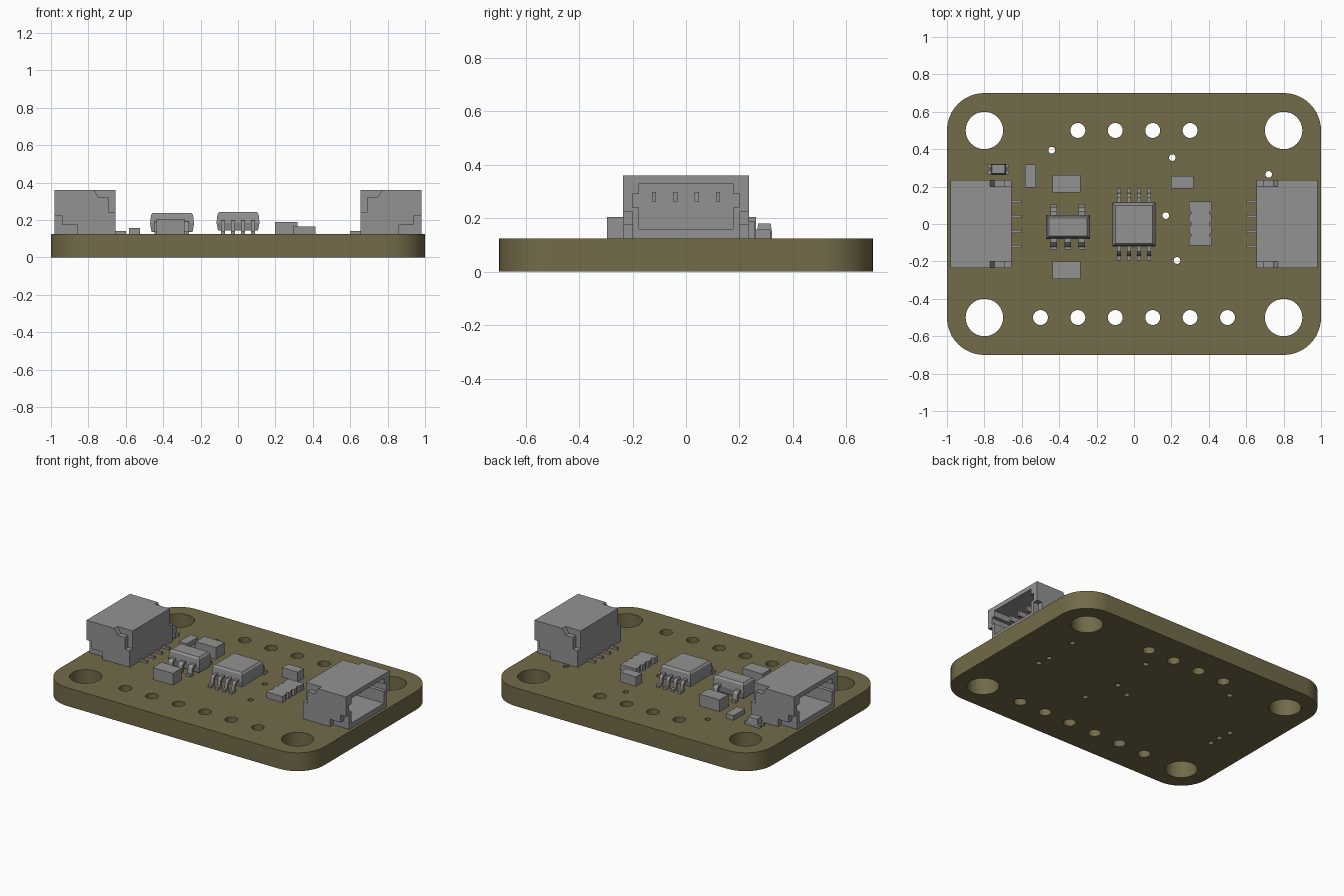
import bpy, bmesh
from math import sin, cos, pi, radians
from mathutils import Matrix

if "Cube" in bpy.data.objects:
    bpy.data.objects.remove(bpy.data.objects["Cube"])

TOP = 0.125  # upper surface of the board


def material(name, rgb):
    m = bpy.data.materials.new(name)
    m.use_nodes = True
    m.diffuse_color = (*rgb, 1)
    m.node_tree.nodes["Principled BSDF"].inputs["Base Color"].default_value = (*rgb, 1)
    return m


OLIVE = material("olive board", (0.17, 0.145, 0.066))
GREY = material("component grey", (0.29, 0.29, 0.29))


def finish(bm, name, mat=GREY):
    bmesh.ops.recalc_face_normals(bm, faces=bm.faces)
    me = bpy.data.meshes.new(name)
    bm.to_mesh(me)
    bm.free()
    me.materials.append(mat)
    ob = bpy.data.objects.new(name, me)
    bpy.context.collection.objects.link(ob)
    return ob


def box(bm, x, y, z, top_inset=0, bottom_inset=0):
    """Box between (min, max) pairs, optionally tapered at either end."""
    rings = []
    for h, i in ((z[0], bottom_inset), (z[1], top_inset)):
        rings.append([bm.verts.new(p) for p in (
            (x[0] + i, y[0] + i, h), (x[1] - i, y[0] + i, h),
            (x[1] - i, y[1] - i, h), (x[0] + i, y[1] - i, h))])
    low, high = rings
    bm.faces.new(low[::-1])
    bm.faces.new(high)
    for k in range(4):
        n = (k + 1) % 4
        bm.faces.new((low[k], low[n], high[n], high[k]))


def prism(bm, points, a, b, place):
    """Extrude a 2D outline from a to b; place(u, v, w) gives the 3D point."""
    low, high = [[bm.verts.new(place(u, v, w)) for u, v in points] for w in (a, b)]
    bm.faces.new(low[::-1])
    bm.faces.new(high)
    for k in range(len(points)):
        n = (k + 1) % len(points)
        bm.faces.new((low[k], low[n], high[n], high[k]))


def circle(x, y, r, n):
    return [(x + r * cos(2 * pi * k / n), y + r * sin(2 * pi * k / n)) for k in range(n)]


# Board: rounded outline with mounting, header and via holes
outline = []
for cx, cy, start in ((0.8, 0.5, 0), (-0.8, 0.5, 90), (-0.8, -0.5, 180), (0.8, -0.5, 270)):
    for k in range(13):
        a = radians(start + k * 7.5)
        outline.append((cx + 0.2 * cos(a), cy + 0.2 * sin(a)))
loops = [outline]
loops += [circle(sx * 0.8, sy * 0.5, 0.1, 40) for sx in (-1, 1) for sy in (-1, 1)]
loops += [circle(-0.3 + 0.2 * k, 0.5, 0.04, 24) for k in range(4)]
loops += [circle(-0.5 + 0.2 * k, -0.5, 0.04, 24) for k in range(6)]
vias = [(-0.44, 0.395), (0.205, 0.355), (0.72, 0.265), (0.17, 0.045), (0.23, -0.195),
        (0.71, 0.03), (0.72, -0.06), (0.05, -0.01), (-0.73, -0.13), (-0.73, -0.05), (-0.74, 0.04)]
loops += [circle(x, y, 0.018, 14) for x, y in vias]

curve = bpy.data.curves.new("board_outline", "CURVE")
curve.dimensions = "2D"
curve.fill_mode = "BOTH"
curve.extrude = TOP / 2
for pts in loops:
    s = curve.splines.new("POLY")
    s.points.add(len(pts) - 1)
    for p, (x, y) in zip(s.points, pts):
        p.co = (x, y, 0, 1)
    s.use_cyclic_u = True
helper = bpy.data.objects.new("board_outline", curve)
bpy.context.collection.objects.link(helper)
shape = bpy.data.meshes.new_from_object(
    helper.evaluated_get(bpy.context.evaluated_depsgraph_get()))
bpy.data.objects.remove(helper)
bm = bmesh.new()
bm.from_mesh(shape)
bmesh.ops.remove_doubles(bm, verts=bm.verts, dist=0.0001)
bmesh.ops.translate(bm, verts=bm.verts, vec=(0, 0, TOP / 2))
board = finish(bm, "board", OLIVE)
bpy.context.view_layer.objects.active = board
board.select_set(True)
bpy.ops.object.shade_smooth_by_angle(angle=radians(30))
board.select_set(False)


# Connectors: hollow shell opening outwards, notched cheeks, contacts and tails
def connector(name, turn):
    bm = bmesh.new()
    inner, outer, roof = 0.655, 0.98, 0.36
    box(bm, (inner, outer), (-0.2, 0.2), (TOP, 0.16))
    box(bm, (inner, outer), (-0.2, 0.2), (0.33, roof))
    box(bm, (inner, 0.72), (-0.2, 0.2), (0.16, 0.33))
    cheek = [(inner, TOP), (0.86, TOP), (0.86, 0.175), (0.94, 0.175), (0.94, 0.225),
             (outer, 0.225), (outer, roof), (0.77, roof), (0.745, 0.32),
             (0.69, 0.32), (0.69, 0.24), (inner, 0.24)]
    for side in (-1, 1):
        wall = sorted((side * 0.175, side * 0.2))
        box(bm, (0.72, outer), wall, (0.16, 0.24))
        box(bm, (0.72, outer), wall, (0.29, 0.33))
        prism(bm, cheek, side * 0.2, side * 0.235, lambda u, v, w: (u, w, v))
    for k in range(4):
        y = -0.12 + 0.08 * k
        box(bm, (0.72, 0.9), (y - 0.008, y + 0.008), (0.262, 0.298))
        box(bm, (0.60, inner), (y - 0.007, y + 0.007), (TOP, 0.14))
    bmesh.ops.rotate(bm, verts=bm.verts, matrix=Matrix.Rotation(turn, 3, "Z"))
    finish(bm, name)


connector("left_connector", 0)
connector("right_connector", pi)


# Chips: tapered body with gull-wing leads
def chip(name, x, y, z, seam, front_leads, back_leads, reach, width):
    bm = bmesh.new()
    box(bm, x, y, (z[0], seam), bottom_inset=0.008)
    box(bm, x, y, (seam, z[1] - 0.012), top_inset=0.005)
    inset = (x[0] + 0.005, x[1] - 0.005), (y[0] + 0.005, y[1] - 0.005)
    box(bm, *inset, (z[1] - 0.012, z[1]), top_inset=0.01)
    t, high = 0.016, seam + 0.012
    mid = reach * 0.35
    lead = [(-0.01, high), (mid, high), (mid + t, high - t), (mid + t * 1.5, TOP + t),
            (reach, TOP + t), (reach, TOP), (mid + 0.5 * t, TOP),
            (mid, high - t), (-0.01, high - t)]
    for xs, edge, sign in ((front_leads, y[0], -1), (back_leads, y[1], 1)):
        for cx in xs:
            prism(bm, lead, cx - width / 2, cx + width / 2,
                  lambda u, v, w: (w, edge + sign * u, v))
    finish(bm, name)


row = [-0.08, -0.027, 0.027, 0.08]
chip("main_chip", (-0.115, 0.115), (-0.12, 0.115), (0.145, 0.243), 0.185, row, row, 0.075, 0.022)
chip("regulator", (-0.47, -0.235), (-0.08, 0.048), (0.135, 0.238), 0.18,
     [-0.43, -0.355, -0.28], [-0.43, -0.28], 0.055, 0.034)

# Plain rectangular parts
for name, x, y, top in (
        ("front_capacitor", (-0.437, -0.285), (-0.295, -0.2), 0.205),
        ("back_capacitor", (-0.437, -0.285), (0.168, 0.262), 0.205),
        ("small_resistor", (-0.582, -0.523), (0.195, 0.317), 0.157),
        ("small_capacitor", (0.198, 0.318), (0.19, 0.256), 0.19)):
    bm = bmesh.new()
    box(bm, x, y, (TOP, top))
    finish(bm, name)

# Resistor array: notched along both long edges
bm = bmesh.new()
right_edge = [(0.415, -0.115)]
for k in range(3):
    y = -0.06 + 0.06 * k
    right_edge += [(0.415, y - 0.014), (0.405, y - 0.006), (0.405, y + 0.006), (0.415, y + 0.014)]
right_edge.append((0.415, 0.12))
left_edge = [(0.71 - x, y) for x, y in reversed(right_edge)]
prism(bm, right_edge + left_edge, TOP, 0.166, lambda u, v, w: (u, v, w))
finish(bm, "resistor_array")

# Indicator lamp: base with notched ends and a raised lens
bm = bmesh.new()
base = [(-0.783, 0.265), (-0.667, 0.265), (-0.667, 0.283), (-0.68, 0.287), (-0.68, 0.3),
        (-0.667, 0.304), (-0.667, 0.322), (-0.783, 0.322), (-0.783, 0.304),
        (-0.77, 0.3), (-0.77, 0.287), (-0.783, 0.283)]
prism(bm, base, TOP, 0.145, lambda u, v, w: (u, v, w))
box(bm, (-0.765, -0.685), (0.265, 0.322), (0.145, 0.18), top_inset=0.005)
finish(bm, "indicator_lamp")
